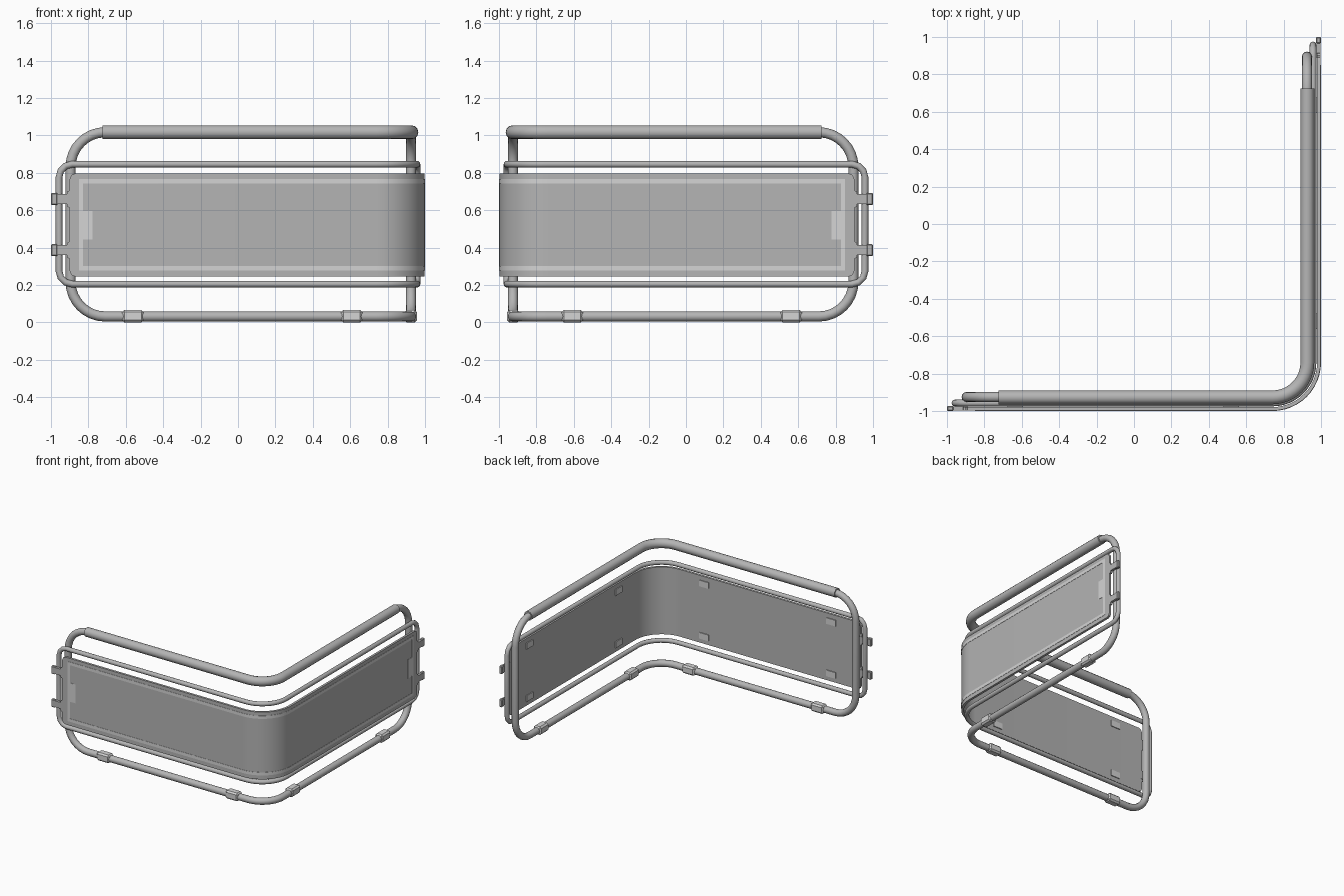
import bpy, bmesh, math

if "Cube" in bpy.data.objects:
    bpy.data.objects.remove(bpy.data.objects["Cube"])

A, Q = 0.74, 0.3               # bend centre, half length of the bend in path units
DIAG = math.radians(45)


def material(name, v):
    m = bpy.data.materials.new(name)
    m.diffuse_color = (v, v, v, 1)
    m.use_nodes = True
    m.node_tree.nodes["Principled BSDF"].inputs["Base Color"].default_value = m.diffuse_color
    return m


GREY = material("mid_grey", 0.46)
LIGHT = material("light_grey", 0.66)


def place(t, z, d):
    """Map path position t, height z and outward distance d onto the L plan."""
    if t < -Q:
        return (A + t + Q, -d, z)
    if t > Q:
        return (d, -A + t - Q, z)
    a = -DIAG + DIAG * t / Q
    return (A + (d - A) * math.cos(a), -A + (d - A) * math.sin(a), z)


def T(x):
    """Path position of front-leg coordinate x."""
    return x - A - Q


def bend(t0, t1, n=12):
    mid = [-Q + 2 * Q * i / n for i in range(n + 1)]
    return [t0] + [t for t in mid if t0 < t < t1] + [t1]


def smooth(ob):
    bpy.ops.object.select_all(action='DESELECT')
    ob.select_set(True)
    bpy.context.view_layer.objects.active = ob
    bpy.ops.object.shade_smooth_by_angle(angle=math.radians(35))


def tube(name, pts, radius, mat, cyclic):
    cu = bpy.data.curves.new(name, 'CURVE')
    cu.dimensions = '3D'
    cu.bevel_depth = radius
    cu.bevel_resolution = 4
    cu.use_fill_caps = True
    sp = cu.splines.new('POLY')
    sp.points.add(len(pts) - 1)
    for p, co in zip(sp.points, pts):
        p.co = (*co, 1)
    sp.use_cyclic_u = cyclic
    ob = bpy.data.objects.new(name, cu)
    bpy.context.collection.objects.link(ob)
    bpy.ops.object.select_all(action='DESELECT')
    ob.select_set(True)
    bpy.context.view_layer.objects.active = ob
    bpy.ops.object.convert(target='MESH')
    ob = bpy.context.object
    ob.data.materials.clear()
    ob.data.materials.append(mat)
    smooth(ob)


def loop_tube(name, x_end, z0, z1, d, r, steps, radius):
    """Closed rounded rectangle wrapped around the bend."""
    e = T(x_end)
    pts = [(t, z0) for t in bend(e + r, -e - r)[1:-1]]
    for cx, cz, a0 in ((-e - r, z0 + r, -90), (-e - r, z1 - r, 0),
                       (e + r, z1 - r, 90), (e + r, z0 + r, 180)):
        for i in range(steps + 1):
            a = math.radians(a0 + 90 * i / steps)
            pts.append((cx + r * math.cos(a), cz + r * math.sin(a)))
        if a0 == 0:
            pts += [(t, z1) for t in reversed(bend(e + r, -e - r)[1:-1])]
    tube(name, [place(t, z, d) for t, z in pts], radius, GREY, True)


def slab(name, t0, t1, z0, z1, d0, d1, mat, cut=0.0, bevel=0.0):
    """Slab following the L plan, optionally with cut end corners."""
    t0, t1 = min(t0, t1), max(t0, t1)
    secs = [(t, 0) for t in bend(t0, t1)]
    if cut:
        k = cut * 0.3
        secs = ([(t0, cut), (t0 + k, k)] + [(t0 + cut, 0)] + secs[1:-1]
                + [(t1 - cut, 0), (t1 - k, k), (t1, cut)])
    bm = bmesh.new()
    rings = [[bm.verts.new(place(t, z, d)) for z, d in
              ((z0 + c, d0), (z1 - c, d0), (z1 - c, d1), (z0 + c, d1))]
             for t, c in secs]
    for a, b in zip(rings, rings[1:]):
        for i in range(4):
            j = (i + 1) % 4
            bm.faces.new((a[i], a[j], b[j], b[i]))
    bm.faces.new(rings[0])
    bm.faces.new(rings[-1])
    if bevel:
        bmesh.ops.bevel(bm, geom=bm.edges[:], offset=bevel, segments=1,
                        affect='EDGES')
    bmesh.ops.recalc_face_normals(bm, faces=bm.faces[:])
    me = bpy.data.meshes.new(name)
    bm.to_mesh(me)
    bm.free()
    me.materials.append(mat)
    ob = bpy.data.objects.new(name, me)
    bpy.context.collection.objects.link(ob)
    smooth(ob)


# Tube frames and the thicker padded handrail
loop_tube("main_frame", -0.895, 0.032, 1.017, 0.925, 0.185, 8, 0.027)
loop_tube("inner_frame", -0.957, 0.205, 0.846, 0.957, 0.07, 3, 0.018)
tube("handrail", [place(t, 1.017, 0.927) for t in bend(T(-0.725), -T(-0.725))],
     0.037, GREY, False)

# Wrapped panel and its border stripes
e = T(-0.90)
slab("panel", e, -e, 0.245, 0.797, 0.979, 0.998, GREY, cut=0.03)
s = T(-0.85)
slab("stripe_top", s, -s, 0.743, 0.768, 0.99, 1.0, LIGHT)
slab("stripe_bottom", s, -s, 0.278, 0.303, 0.99, 1.0, LIGHT)

# Parts repeated on both legs
for leg, k in (("front", 1), ("side", -1)):
    def part(name, x0, x1, *args, **kw):
        slab(f"{leg}_{name}", k * T(x0), k * T(x1), *args, **kw)

    part("stripe_end", -0.85, -0.828, 0.303, 0.743, 0.99, 1.0, LIGHT)
    part("label_plate", -0.828, -0.778, 0.443, 0.597, 0.99, 1.0, LIGHT)
    # Hooks holding the panel to the inner frame
    for z in (0.387, 0.660):
        part("hook_strap", -0.98, -0.89, z - 0.026, z + 0.026, 0.977, 0.998, GREY)
        part("hook_root", -0.915, -0.89, z - 0.045, z + 0.045, 0.979, 0.998,
             GREY, cut=0.012)
        part("hook_tip", -1.0, -0.965, z - 0.032, z + 0.032, 0.973, 1.0, GREY,
             bevel=0.005)
    for x in (-0.562, 0.608):
        part("foot", x - 0.057, x + 0.057, 0.0, 0.067, 0.89, 0.957, LIGHT,
             bevel=0.012)
    # Back clips
    for x in (-0.635, 0.52):
        for z in (0.305, 0.735):
            part("back_clip", x - 0.042, x + 0.042, z - 0.025, z + 0.025,
                 0.972, 0.981, LIGHT)
